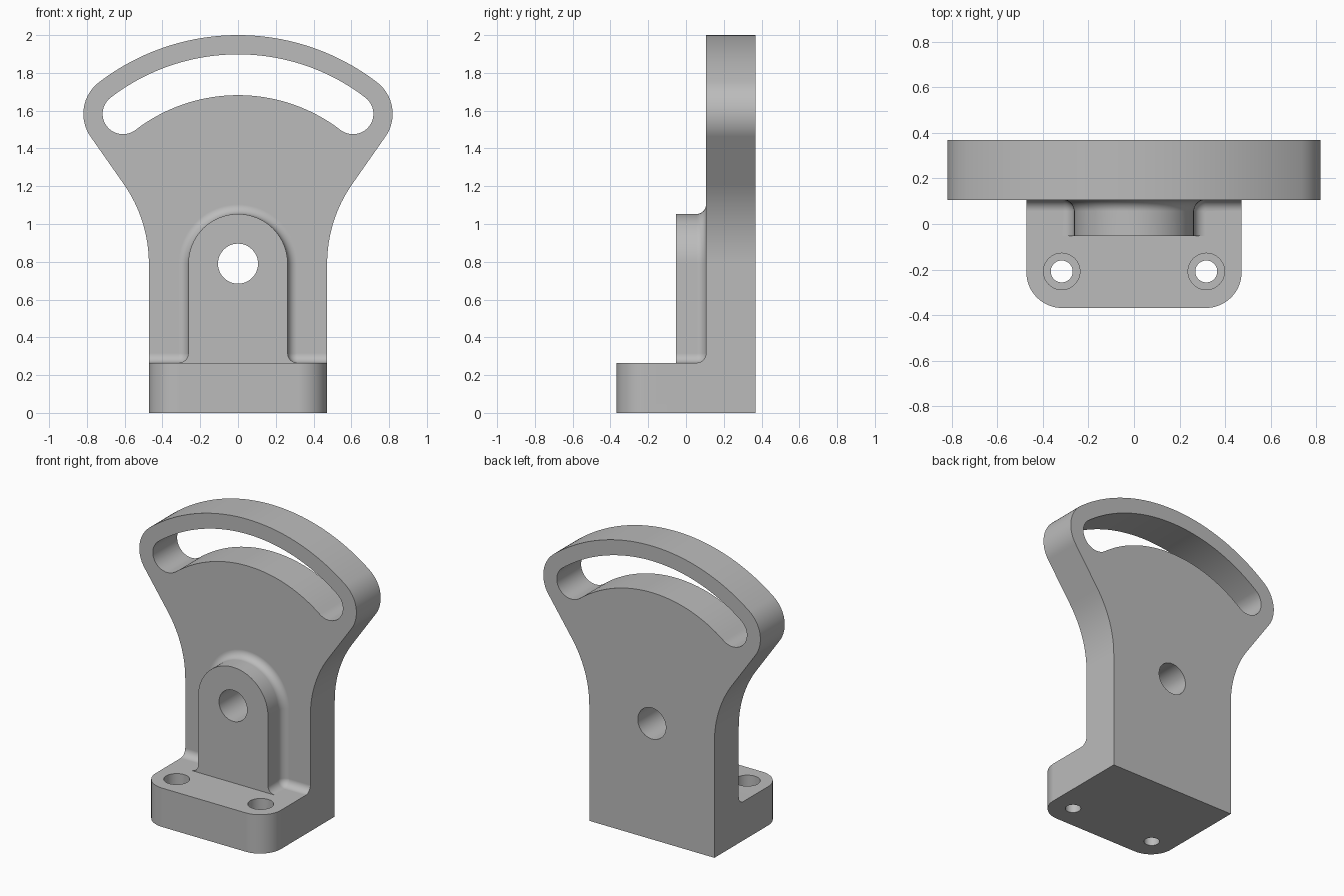
import bpy, bmesh
from math import sin, cos, radians

cube = bpy.data.objects.get("Cube")
if cube:
    bpy.data.objects.remove(cube, do_unlink=True)

HALF_W = 0.472               # half width of base and stem
BACK, FRONT = 0.368, -0.368  # depth limits
PLATE_Y = 0.106              # front face of the plate
BASE_Z = 0.265               # top of the base
PIVOT_Z = 0.79               # centre of the pivot hole and slot arc
BOSS_R, BOSS_Y = 0.263, -0.053
FILLET = 0.05
SLOT_ANGLE = 37.5
SLOT_R = 1.0

grey = bpy.data.materials.new("grey_metal")
grey.use_nodes = True
grey.diffuse_color = (0.5, 0.5, 0.5, 1)
grey.node_tree.nodes["Principled BSDF"].inputs["Base Color"].default_value = (0.5, 0.5, 0.5, 1)


def arc(cx, cy, r, start, end, n=16):
    """Points on an arc, angles in degrees."""
    angles = [radians(start + (end - start) * i / n) for i in range(n + 1)]
    return [(cx + r * cos(a), cy + r * sin(a)) for a in angles]


def mirrored(half):
    """Close a right-hand half outline with its mirror image."""
    return half + [(-x, z) for x, z in reversed(half)]


def loft(name, rings):
    """Capped solid through rings of equal point count."""
    bm = bmesh.new()
    loops = [[bm.verts.new(p) for p in ring] for ring in rings]
    for a, b in zip(loops, loops[1:]):
        for i in range(len(a)):
            j = (i + 1) % len(a)
            bm.faces.new((a[i], a[j], b[j], b[i]))
    bm.faces.new(loops[0])
    bm.faces.new(loops[-1])
    bmesh.ops.remove_doubles(bm, verts=bm.verts, dist=1e-5)
    bmesh.ops.recalc_face_normals(bm, faces=bm.faces)
    mesh = bpy.data.meshes.new(name)
    bm.to_mesh(mesh)
    bm.free()
    mesh.materials.append(grey)
    obj = bpy.data.objects.new(name, mesh)
    bpy.context.collection.objects.link(obj)
    return obj


def along_y(name, outline, y0, y1):
    return loft(name, [[(x, y, z) for x, z in outline] for y in (y0, y1)])


def along_z(name, outline, z0, z1):
    return loft(name, [[(x, y, z) for x, y in outline] for z in (z0, z1)])


def circle(cx, cy, r, n=48):
    return arc(cx, cy, r, 0, 360, n)[:-1]


# Fan-shaped plate: stem, flared neck, rounded ends, top arc
end_x = SLOT_R * sin(radians(SLOT_ANGLE))
end_z = PIVOT_Z + SLOT_R * cos(radians(SLOT_ANGLE))
NECK_R, NECK_ANGLE, RIM = 0.735, 35, 0.21
plate_half = ([(HALF_W, 0)]
              + arc(HALF_W + NECK_R, PIVOT_Z, NECK_R, 180, 180 - NECK_ANGLE)
              + arc(end_x, end_z, RIM, -NECK_ANGLE, 90 - SLOT_ANGLE)
              + arc(0, PIVOT_Z, SLOT_R + RIM, 90 - SLOT_ANGLE, 90, 24)[1:])
bracket = along_y("slotted_bracket", mirrored(plate_half), PLATE_Y, BACK)

# Base with rounded front corners
CORNER = 0.157
base_half = arc(HALF_W - CORNER, FRONT + CORNER, CORNER, -90, 0) + [(HALF_W, BACK)]
base = along_z("base", mirrored(base_half), 0, BASE_Z)


# Arched boss with fillets running into the plate and the base
def boss_outline(d):
    foot = arc(BOSS_R + FILLET, BASE_Z + FILLET, FILLET - d, 270, 180, 8)
    arch = arc(0, PIVOT_Z, BOSS_R + d, 0, 90, 20)
    return mirrored([(HALF_W, BASE_Z / 2), (HALF_W, BASE_Z + d)] + foot + arch)


levels = [(BOSS_Y, 0)]
for i in range(9):
    b = radians(90 * i / 8)
    levels.append((PLATE_Y - FILLET + FILLET * sin(b), FILLET * (1 - cos(b))))
levels.append((PLATE_Y + 0.1, FILLET))
boss = loft("boss", [[(x, y, z) for x, z in boss_outline(d)] for y, d in levels])

# Cutters: curved slot, pivot hole, counterbored bolt holes
SLOT_HALF = 0.108
slot_half = (arc(0, PIVOT_Z, SLOT_R - SLOT_HALF, 90, 90 - SLOT_ANGLE, 24)
             + arc(end_x, end_z, SLOT_HALF, -90 - SLOT_ANGLE, 90 - SLOT_ANGLE, 24)[1:]
             + arc(0, PIVOT_Z, SLOT_R + SLOT_HALF, 90 - SLOT_ANGLE, 90, 24)[1:])
cutters = [along_y("slot_cutter", mirrored(slot_half), 0, 0.5),
           along_y("pivot_cutter", circle(0, PIVOT_Z, 0.106), -0.5, 0.5)]
for side in (-1, 1):
    cutters.append(along_z("bolt_cutter", circle(side * 0.317, -0.208, 0.048), -0.1, 0.5))
    cutters.append(along_z("counterbore_cutter", circle(side * 0.317, -0.208, 0.08), 0.13, 0.5))

# Combine everything into one solid
bpy.context.view_layer.objects.active = bracket
for part in [base, boss] + cutters:
    mod = bracket.modifiers.new("combine", "BOOLEAN")
    mod.operation = "DIFFERENCE" if part in cutters else "UNION"
    mod.solver = "EXACT"
    mod.object = part
    bpy.ops.object.modifier_apply(modifier=mod.name)
    bpy.data.objects.remove(part, do_unlink=True)

# Smooth curved walls, crisp edges, flat large faces
bpy.ops.object.select_all(action="DESELECT")
bracket.select_set(True)
bpy.ops.object.shade_smooth_by_angle(angle=radians(30))
weighted = bracket.modifiers.new("weighted_normals", "WEIGHTED_NORMAL")
weighted.keep_sharp = True
